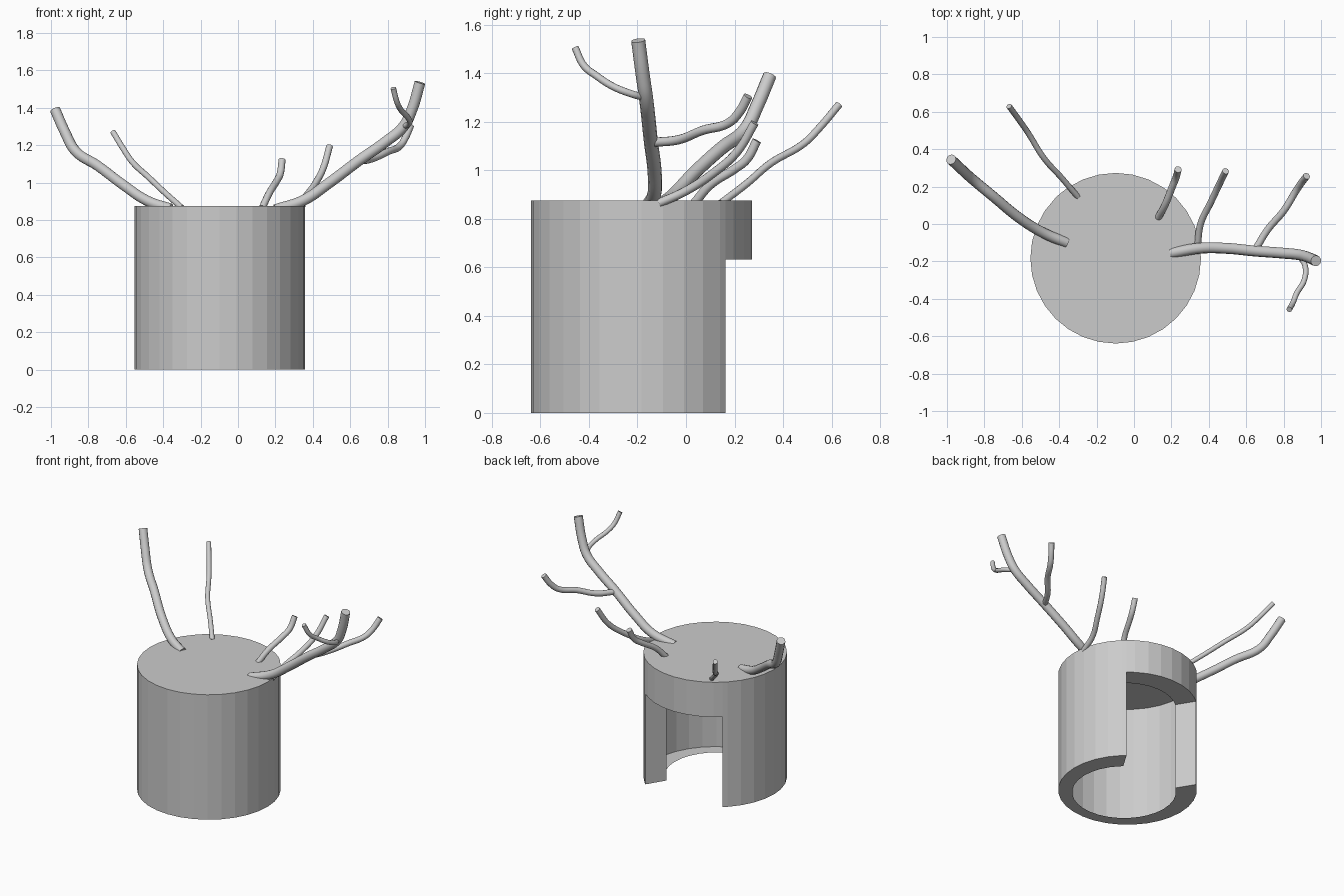
import bpy, bmesh, math

if "Cube" in bpy.data.objects:
    bpy.data.objects.remove(bpy.data.objects["Cube"])

grey = bpy.data.materials.new("light_grey")
grey.diffuse_color = (0.6, 0.6, 0.6, 1)
grey.use_nodes = True
grey.node_tree.nodes["Principled BSDF"].inputs["Base Color"].default_value = grey.diffuse_color

# ---- stump: thin outer shell with inward lips around the base and the rear doorway ----
CX, CY, R, H, DOOR = -0.098, -0.183, 0.456, 0.875, 0.632
A0, A1 = 49.2, 130.8                      # doorway limits, degrees
angles = sorted([i * 11.25 for i in range(32)] + [A0, A1])
n = len(angles)
bm = bmesh.new()


def ring(z, radius, shift=0.0):
    return [bm.verts.new((CX + radius * math.cos(math.radians(a)),
                          CY + shift + radius * math.sin(math.radians(a)), z)) for a in angles]


base, mid, top = ring(0, R), ring(DOOR, R), ring(H, R)
base_in, mid_in = ring(0, 0.341, -0.036), ring(DOOR, 0.341, -0.036)
bm.faces.new(top)
for i, a in enumerate(angles):
    j = (i + 1) % n
    bm.faces.new((mid[i], mid[j], top[j], top[i]))
    if A0 <= a < A1:
        bm.faces.new((mid[j], mid[i], mid_in[i], mid_in[j]))         # lintel underside
    else:
        bm.faces.new((base[i], base[j], mid[j], mid[i]))             # wall
        bm.faces.new((base[j], base[i], base_in[i], base_in[j]))     # base rim
s, e = angles.index(A0), angles.index(A1)
bm.faces.new((base_in[s], base[s], mid[s], mid_in[s]))               # door jambs
bm.faces.new((base[e], base_in[e], mid_in[e], mid[e]))
loose = [v for v in bm.verts if not v.link_faces]
bmesh.ops.delete(bm, geom=loose, context='VERTS')
me = bpy.data.meshes.new("stump")
bm.to_mesh(me)
bm.free()
me.materials.append(grey)
bpy.context.collection.objects.link(bpy.data.objects.new("stump", me))


# ---- branches: round tubes along smooth paths ----
def branch(name, radius, pts):
    cu = bpy.data.curves.new(name, 'CURVE')
    cu.dimensions = '3D'
    cu.bevel_depth = radius
    cu.bevel_resolution = 4
    cu.resolution_u = 6
    cu.use_fill_caps = True
    sp = cu.splines.new('BEZIER')
    sp.bezier_points.add(len(pts) - 1)
    for bp, p in zip(sp.bezier_points, pts):
        bp.co = p
        bp.handle_left_type = bp.handle_right_type = 'AUTO'
    cu.materials.append(grey)
    ob = bpy.data.objects.new(name, cu)
    bpy.context.collection.objects.link(ob)
    bpy.ops.object.select_all(action='DESELECT')
    ob.select_set(True)
    bpy.context.view_layer.objects.active = ob
    bpy.ops.object.convert(target='MESH')
    bpy.ops.object.shade_smooth_by_angle(angle=math.radians(40))


branch("right_main_branch", 0.029, [
    (.20, -.155, .855), (.35, -.13, .905), (.49, -.13, 1.0), (.65, -.145, 1.12),
    (.785, -.155, 1.215), (.885, -.165, 1.30), (.93, -.178, 1.39), (.973, -.197, 1.535)])
branch("right_front_twig", 0.015, [
    (.885, -.17, 1.30), (.915, -.225, 1.315), (.91, -.30, 1.345),
    (.87, -.37, 1.39), (.85, -.42, 1.43), (.83, -.457, 1.505)])
branch("right_back_twig", 0.019, [
    (.65, -.135, 1.115), (.715, -.03, 1.126), (.80, .07, 1.165),
    (.865, .175, 1.195), (.895, .22, 1.24), (.923, .256, 1.305)])
branch("right_middle_branch", 0.018, [
    (.34, -.11, .865), (.356, 0, .915), (.41, .115, .99), (.455, .21, 1.075), (.49, .283, 1.195)])
branch("right_inner_branch", 0.019, [
    (.13, .035, .865), (.165, .10, .94), (.205, .20, 1.005), (.225, .25, 1.045), (.236, .292, 1.122)])
branch("left_main_branch", 0.028, [
    (-.36, -.10, .86), (-.48, -.05, .90), (-.61, .03, .985), (-.75, .145, 1.09),
    (-.87, .245, 1.17), (-.925, .295, 1.27), (-.978, .345, 1.39)])
branch("left_thin_branch", 0.0155, [
    (-.30, .145, .865), (-.39, .25, .945), (-.48, .35, 1.03),
    (-.565, .485, 1.11), (-.61, .55, 1.175), (-.668, .63, 1.27)])
